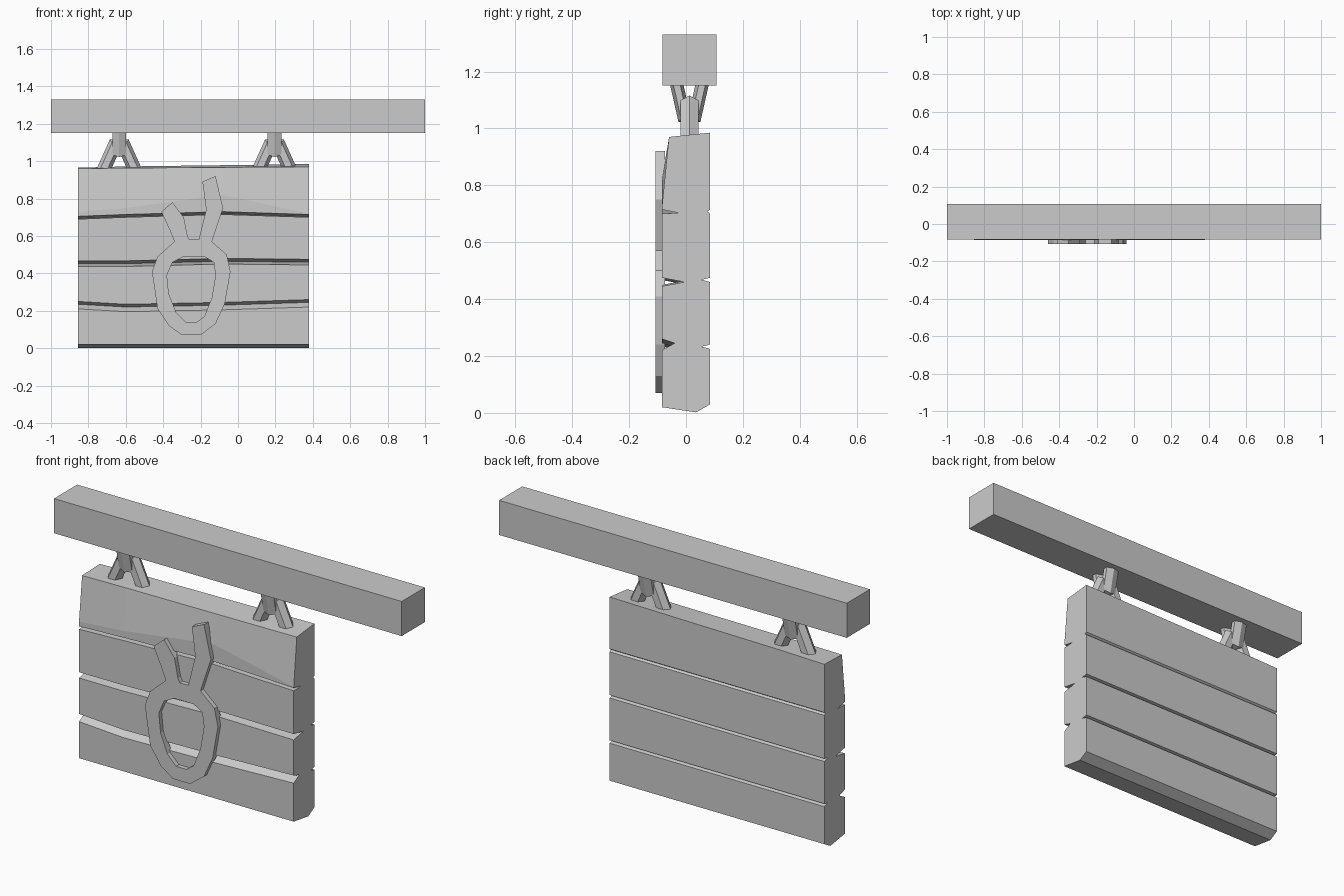
import bpy, bmesh, math
from mathutils import Vector

cube = bpy.data.objects.get("Cube")
if cube:
    bpy.data.objects.remove(cube, do_unlink=True)

grey = bpy.data.materials.new("weathered_grey")
grey.use_nodes = True
colour = (0.6, 0.6, 0.6, 1)
grey.diffuse_color = colour
grey.node_tree.nodes["Principled BSDF"].inputs["Base Color"].default_value = colour


def finish(bm, name):
    """Turn a bmesh into a named, flat shaded object."""
    bmesh.ops.recalc_face_normals(bm, faces=bm.faces)
    mesh = bpy.data.meshes.new(name)
    bm.to_mesh(mesh)
    bm.free()
    mesh.materials.append(grey)
    obj = bpy.data.objects.new(name, mesh)
    bpy.context.collection.objects.link(obj)
    return obj


def loft(name, sections):
    """Skin a closed solid through matching cross-sections."""
    bm = bmesh.new()
    rings = [[bm.verts.new(p) for p in section] for section in sections]
    count = len(rings[0])
    for a, b in zip(rings, rings[1:]):
        for i in range(count):
            j = (i + 1) % count
            bm.faces.new((a[i], a[j], b[j], b[i]))
    bm.faces.new(rings[0])
    bm.faces.new(rings[-1])
    return finish(bm, name)


# Square beam overhead
beam_y = 0.012
bm = bmesh.new()
bmesh.ops.create_cube(bm, size=1)
bmesh.ops.scale(bm, vec=(2, 0.19, 0.18), verts=bm.verts)
bmesh.ops.translate(bm, vec=(0, beam_y, 1.24), verts=bm.verts)
finish(bm, "beam")

# Plank sign: each groove is (lower lip, root, upper lip) along the board
stations = (-0.855, -0.6, -0.08, 0.38)
front_grooves = (
    (0.06, (0.69, 0.70, 0.715, 0.70), 0.003, 0.015),
    (0.08, (0.437, 0.437, 0.45, 0.445), 0.015, 0.03),
    (0.045, (0.21, 0.195, 0.205, 0.22), 0.025, 0.04),
)
back_grooves = ((0.03, 0.225), (0.03, 0.46), (0.01, 0.70))
lean_start = (0.73, 0.75, 0.82, 0.72)
half = 0.085


def board_section(i, x):
    t = i / 3
    pts = [(-0.06, 0.96 + 0.01 * t), (-half, lean_start[i])]
    for depth, lips, root, upper in front_grooves:
        z = lips[i]
        pts += [(-half, z + upper), (depth - half, z + root), (-half, z)]
    pts += [(-half, 0.02), (0.035, 0.002), (half, 0.03)]
    for depth, z in back_grooves:
        pts += [(half, z), (half - depth, z + 0.008), (half, z + 0.015)]
    pts.append((half, 0.965 + 0.02 * t))
    return [(x, y, z) for y, z in pts]


loft("plank_board", [board_section(i, x) for i, x in enumerate(stations)])


# Hexagonal bar bent along a path of (sideways, height) points
def bent_bar(name, x, path, sideways, in_plane, across):
    side = Vector(sideways)
    other = Vector((side.y, side.x, 0))
    up = Vector((0, 0, 1))
    pts = [Vector((x, beam_y, 0)) + side * s + up * z for s, z in path]
    sections = []
    for i, p in enumerate(pts):
        before = (p - pts[i - 1]).normalized() if i else None
        after = (pts[i + 1] - p).normalized() if i < len(pts) - 1 else None
        before, after = before or after, after or before
        tangent = (before + after).normalized()
        normal = side * -tangent.z + up * tangent.dot(side)
        stretch = 1 / max(tangent.dot(after), 0.6)
        ring = []
        for k in range(6):
            a = k * math.pi / 3
            ring.append(p + normal * math.cos(a) * in_plane * stretch
                        + other * math.sin(a) * across)
        sections.append(ring)
    return loft(name, sections)


# Interlocked hangers: arch on the board, loop under the beam
arch = ((-0.09, 0.94), (-0.027, 1.08), (0.027, 1.08), (0.09, 0.94))
loop = ((-0.046, 1.16), (-0.02, 1.045), (0.02, 1.045), (0.046, 1.16))
for side_name, x in (("right", -0.635), ("left", 0.195)):
    bent_bar(side_name + "_board_link", x, arch, (1, 0, 0), 0.036, 0.036)
    bent_bar(side_name + "_beam_link", x, loop, (0, 1, 0), 0.023, 0.043)

# Horned ring emblem, outlines in hundredths
outer = (
    (-26, 58), (-27, 60), (-29, 70), (-35, 78), (-41, 73), (-36, 62),
    (-34, 57), (-43, 49), (-46, 41), (-43, 21), (-37, 12), (-30, 7),
    (-20, 7), (-12, 13), (-7, 24), (-4, 41), (-6, 50), (-14, 57),
    (-13, 60), (-8, 75), (-12, 92), (-19, 89), (-17, 74), (-21, 58),
)
inner = (
    (-35, 46), (-29, 49), (-18, 49), (-13, 46), (-12, 39), (-14, 27),
    (-18, 17), (-22, 14), (-28, 14), (-33, 19), (-37, 29), (-38, 39),
)
bm = bmesh.new()
for outline in (outer, inner):
    verts = [bm.verts.new((x / 100, -0.108, z / 100)) for x, z in outline]
    for a, b in zip(verts, verts[1:] + verts[:1]):
        bm.edges.new((a, b))
bmesh.ops.triangle_fill(bm, edges=bm.edges[:], use_beauty=True)
solid = bmesh.ops.extrude_face_region(bm, geom=bm.faces[:], use_keep_orig=True)
moved = [g for g in solid["geom"] if isinstance(g, bmesh.types.BMVert)]
bmesh.ops.translate(bm, vec=(0, 0.035, 0), verts=moved)
finish(bm, "ring_emblem")
